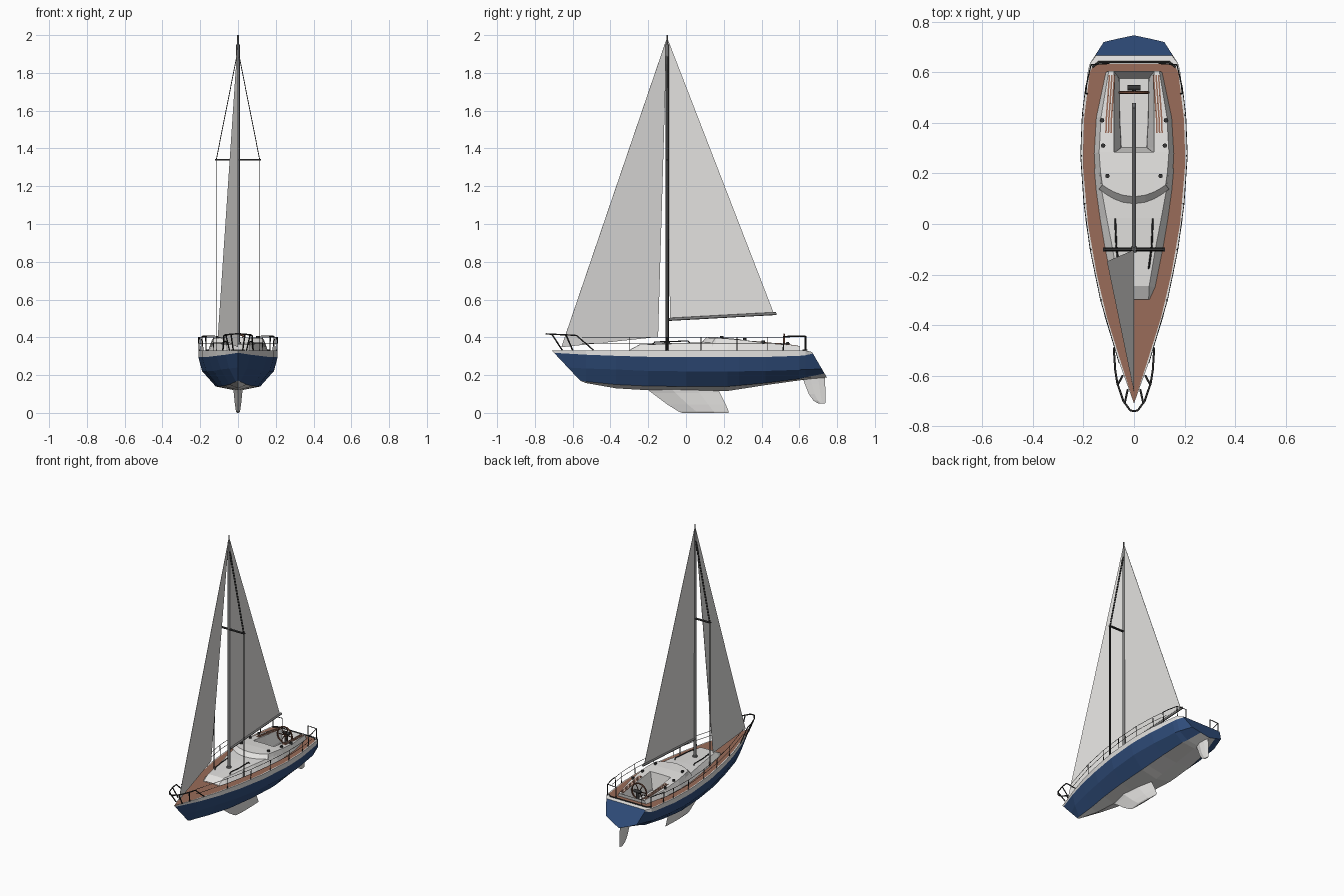
import bpy, bmesh, math
from mathutils import Vector

if "Cube" in bpy.data.objects:
    bpy.data.objects.remove(bpy.data.objects["Cube"])


def mat(name, c):
    m = bpy.data.materials.new(name)
    m.diffuse_color = (*c, 1)
    m.use_nodes = True
    m.node_tree.nodes["Principled BSDF"].inputs["Base Color"].default_value = m.diffuse_color
    return m


WHITE = mat("off_white", (0.77, 0.76, 0.745))
BLUE = mat("navy_blue", (0.03, 0.077, 0.205))
TEAK = mat("teak_brown", (0.32, 0.15, 0.10))
GREY = mat("spar_grey", (0.2, 0.2, 0.2))
DARK = mat("dark_metal", (0.035, 0.035, 0.035))
WOOD = mat("dark_wood", (0.15, 0.06, 0.035))


def finish(name, bm, mats):
    bmesh.ops.remove_doubles(bm, verts=bm.verts, dist=0.0002)
    bmesh.ops.recalc_face_normals(bm, faces=bm.faces)
    me = bpy.data.meshes.new(name)
    bm.to_mesh(me)
    bm.free()
    for m in mats:
        me.materials.append(m)
    ob = bpy.data.objects.new(name, me)
    bpy.context.collection.objects.link(ob)
    return ob


def loft(name, sections, mats, rule=lambda i, j: 0, caps=None):
    """Skin half sections on both sides of x = 0; rule gives the material or None for a hole."""
    bm = bmesh.new()
    for s in (1, -1):
        v = [[bm.verts.new((s * x, y, z)) for x, y, z in sec] for sec in sections]
        for i in range(len(v) - 1):
            for j in range(len(v[0]) - 1):
                m = rule(i, j)
                if m is not None:
                    f = bm.faces.new((v[i][j], v[i + 1][j], v[i + 1][j + 1], v[i][j + 1]))
                    f.material_index = m
        for k, m, n in caps or []:
            bm.faces.new(v[k][:n]).material_index = m
    bmesh.ops.dissolve_degenerate(bm, dist=0.0002, edges=bm.edges)
    return finish(name, bm, mats)


def tube(name, paths, r, m, mirror=False, res=1):
    cu = bpy.data.curves.new(name, 'CURVE')
    cu.dimensions = '3D'
    cu.bevel_depth, cu.bevel_resolution, cu.use_fill_caps = r, res, True
    for s in ((1, -1) if mirror else (1,)):
        for p in paths:
            sp = cu.splines.new('POLY')
            sp.points.add(len(p) - 1)
            for pt, (x, y, z) in zip(sp.points, p):
                pt.co = (s * x, y, z, 1)
    cu.materials.append(m)
    ob = bpy.data.objects.new(name, cu)
    bpy.context.collection.objects.link(ob)
    bpy.ops.object.select_all(action='DESELECT')
    ob.select_set(True)
    bpy.context.view_layer.objects.active = ob
    bpy.ops.object.convert(target='MESH')
    return ob


def sheet(name, pts, m, t):
    """Thin closed plate from an outline."""
    a = [Vector(p) for p in pts]
    n = (a[1] - a[0]).cross(a[2] - a[0]).normalized() * t / 2
    bm = bmesh.new()
    lo = [bm.verts.new(p - n) for p in a]
    hi = [bm.verts.new(p + n) for p in a]
    bm.faces.new(lo[::-1])
    bm.faces.new(hi)
    for k in range(len(a)):
        bm.faces.new((lo[k - 1], lo[k], hi[k], hi[k - 1]))
    return finish(name, bm, [m])


# hull stations: y, half beam, band z, chine x z, waterline x z, keel z
ST = [(-.71, 0, .318, 0, .24, 0, .172, .17),
      (-.53, .065, .308, .047, .235, .012, .166, .158),
      (-.37, .115, .302, .09, .23, .045, .15, .13),
      (-.2, .155, .297, .13, .222, .08, .142, .12),
      (0, .19, .295, .168, .22, .105, .14, .116),
      (.22, .209, .295, .189, .22, .118, .14, .116),
      (.28, .210, .295, .190, .22, .118, .145, .125),
      (.42, .205, .296, .184, .222, .115, .158, .147),
      (.6, .183, .302, .163, .228, .1, .18, .172),
      (.632, .176, .305, .152, .23, .085, .188, .176),
      (.666, .15, .314, .12, .232, .06, .208, .187)]


def half_beam(y):
    for a, b in zip(ST, ST[1:]):
        if a[0] <= y <= b[0]:
            return a[1] + (b[1] - a[1]) * (y - a[0]) / (b[0] - a[0])
    return ST[-1][1]


hull, deck = [], []
last = len(ST) - 1
for i, (y, w, zr, xc, zc, xw, zw, zk) in enumerate(ST):
    zs = .323 if i == last else .33

    def yy(z):
        # raked stem and raked transom
        return y + (.33 - z) * .94 if i == 0 else y + (.323 - z) * .585 if i == last else y
    hull.append([(x, yy(z), z) for x, z in ((w, zs), (w, zr), (xc, zc), (xw, zw), (0, zk))])
    inner = min(.08, w * .6)
    rim = .018 if i >= last - 1 else .008
    deck.append([(x, y, zs) for x in (w, max(w - rim, inner), inner, 0)])
# hull: white band, blue topsides, white bottom, blue transom
trans = hull[-1]
loft("hull", hull, [WHITE, BLUE], lambda i, j: (0, 1, 1, 0)[j])
sheet("transom", trans + [(-x, y, z) for x, y, z in trans[-2::-1]], BLUE, .001)
# deck: teak with white rim, open over the cockpit well
loft("deck", deck, [WHITE, TEAK],
     lambda i, j: None if j == 2 and 6 <= i <= 7 else 0 if j == 0 or i == last - 1 else 1)


def house(name, secs, hole=99):
    """Sections: y, base and top half width, top z, forward curvature."""
    rows = []
    for y, wb, wt, z, k in secs:
        xs = (wt, (wt + min(.08, wt * .8)) / 2, min(.08, wt * .8), min(.045, wt * .45), 0)
        rows.append([(wb, y + k * wb * wb, .328)] + [(x, y + .004 + k * x * x, z + .002 - x * .02) for x in xs])
    return loft(name, rows, [WHITE], lambda i, j: None if j >= 3 and i >= hole else 0)


# coachroof and cockpit coaming
house("coachroof", [(-.30, .062, .058, .333, 0), (-.25, .085, .06, .36, 0), (-.1, .115, .085, .365, 0),
                    (.02, .135, .108, .37, 0), (.13, .15, .128, .372, 0), (.22, .158, .14, .374, 0)])
sheet("coachroof_front", [(-.062, -.30, .328), (.062, -.30, .328), (.058, -.297, .333), (-.058, -.297, .333)], WHITE, .001)
house("cockpit_coaming", [(.076, .142, .139, .371, 3), (.104, .142, .125, .397, 3),
                          (.20, .154, .132, .395, 0), (.28, .158, .138, .388, 0),
                          (.42, .15, .13, .371, 0), (.6, .112, .1, .354, 0)], 3)
sheet("coaming_back", [(-.112, .6, .328), (.112, .6, .328), (.1, .604, .352), (-.1, .604, .352)], WHITE, .001)
# cockpit well with sloping sides and a sunken floor
well = [[(.08, .28, .388)] * 3 + [(0, .28, .388)]]
for y, x, a, b in ((.302, .05, .285, .27), (.42, .056, .285, .27), (.575, .058, .285, .27), (.604, .08, .352, .352)):
    zt = {.302: .386, .42: .371, .575: .356, .604: .354}[y]
    well.append([(.081, y, zt), (x + .001, y, a), (x, y, b), (0, y, b)])
loft("cockpit_well", well, [WHITE])
# teak slats on the seats
for k, x in enumerate((.088, .098, .108)):
    for s in (1, -1):
        sheet(f"seat_slat_{k}_{s}", [(s * x, .36, .3785), (s * (x + .006), .36, .3785), (s * (x + .004), .42, .3715),
                                     (s * (x - .008), .59, .3555), (s * (x - .014), .59, .3555),
                                     (s * (x - .002), .42, .3715)], TEAK, .004)


def fin(name, prof, t_top, t_bottom):
    """Tapered fin; prof: rows of (front y, back y, z) from top to bottom."""
    rows = []
    for k, (a, b, z) in enumerate(prof):
        t = t_top + (t_bottom - t_top) * k / (len(prof) - 1)
        rows.append([(0, a, z), (t, a + (b - a) * .35, z), (t * .7, a + (b - a) * .7, z), (0, b, z)])
    return loft(name, rows, [WHITE], caps=[(-1, 0, 4)])


fin("keel", [(-.22, .165, .135), (-.18, .18, .105), (-.1, .21, .045), (-.04, .226, .008), (-.02, .225, 0)], .028, .005)
fin("rudder", [(.615, .735, .19), (.63, .737, .15), (.65, .738, .10), (.675, .738, .065), (.70, .737, .05)], .012, .004)

# mast, boom, spreaders, shrouds
tube("mast", [[(0, -.1, .35), (0, -.1, 1.95)]], .0095, GREY, res=2)
tube("mast_tip", [[(0, -.1, 1.94), (0, -.1, 2.0)]], .005, GREY)
tube("mast_foot", [[(0, -.1, .355), (0, -.1, .376)]], .016, GREY, res=2)
tube("boom", [[(0, -.09, .495), (0, .478, .526)]], .008, GREY, res=2)
sheet("spreaders", [(-.122, -.108, 1.34), (.122, -.108, 1.34), (.122, -.092, 1.34), (-.122, -.092, 1.34)], DARK, .006)
tube("shrouds", [[(.006, -.1 + d, 1.89), (.115, -.1 + d, 1.34), (.115, -.1 + d, .33)] for d in (-.005, .005)],
     .0024, DARK, True)

# sails
sheet("mainsail", [(0, -.085, .5), (0, .465, .527), (0, -.098, 1.982)], WHITE, .002)
sheet("jib", [(0, -.66, .348), (-.106, -.148, .402), (0, -.102, 1.982)], WHITE, .002)

# bow pulpit
tube("pulpit", [[(.08, -.49, .332), (.074, -.58, .41), (.066, -.63, .413), (.042, -.70, .416),
                 (.015, -.737, .418), (0, -.74, .418)],
                [(.025, -.655, .332), (.037, -.71, .416)],
                [(.045, -.60, .332), (.064, -.635, .412)]], .004, DARK, True)
# stanchions and lifelines
posts = [-.3, -.1, .08, .27, .43]
tube("stanchions", [[(half_beam(y) - .003, y, .33), (half_beam(y), y, .402)] for y in posts],
     .0022, DARK, True)
run = [-.55] + posts + [.55]
tube("lifelines", [[(half_beam(y) + .001, y, z) for y in run] for z in (.368, .401)], .0014, DARK, True)
# stern rails
tube("pushpit", [[(.185, .515, .33), (.191, .515, .405), (.188, .55, .406), (.17, .63, .406), (.1, .635, .406),
                  (.1, .635, .33)], [(.168, .63, .33), (.17, .63, .406)]], .003, DARK, True)
tube("stern_toe_rail", [[(-.165, .62, .333), (-.14, .64, .333), (.14, .64, .333), (.165, .62, .333)]], .004, DARK)
# grab rails on the coachroof
tube("grab_rails", [[(.058, -.175, .362), (.06, -.165, .376), (.07, -.09, .377), (.074, .01, .381), (.074, .02, .37)]],
     .0035, DARK, True)
# winches
tube("winches", [[(x, y, z - .006), (x, y, z + .012)] for x, y, z in
                 ((.105, .19, .395), (.122, .31, .384), (.126, .41, .372))], .009, DARK, True, 2)

# steering wheel with pedestal
c = Vector((0, .52, .358))
ring = [c + Vector((math.cos(a), 0, math.sin(a))) * .057 for a in [math.tau * k / 20 for k in range(21)]]
tube("steering_wheel", [ring], .005, WOOD)
tube("wheel_spokes", [[c - d, c + d] for d in
                      [Vector((math.cos(a), 0, math.sin(a))) * .054 for a in (0, math.pi / 3, 2 * math.pi / 3)]],
     .003, WOOD)
tube("wheel_pedestal", [[(0, .535, .27), (0, .535, .362)]], .012, DARK, res=2)
tube("compass_box", [[(-.026, .538, .366), (.026, .538, .366)]], .011, DARK)
